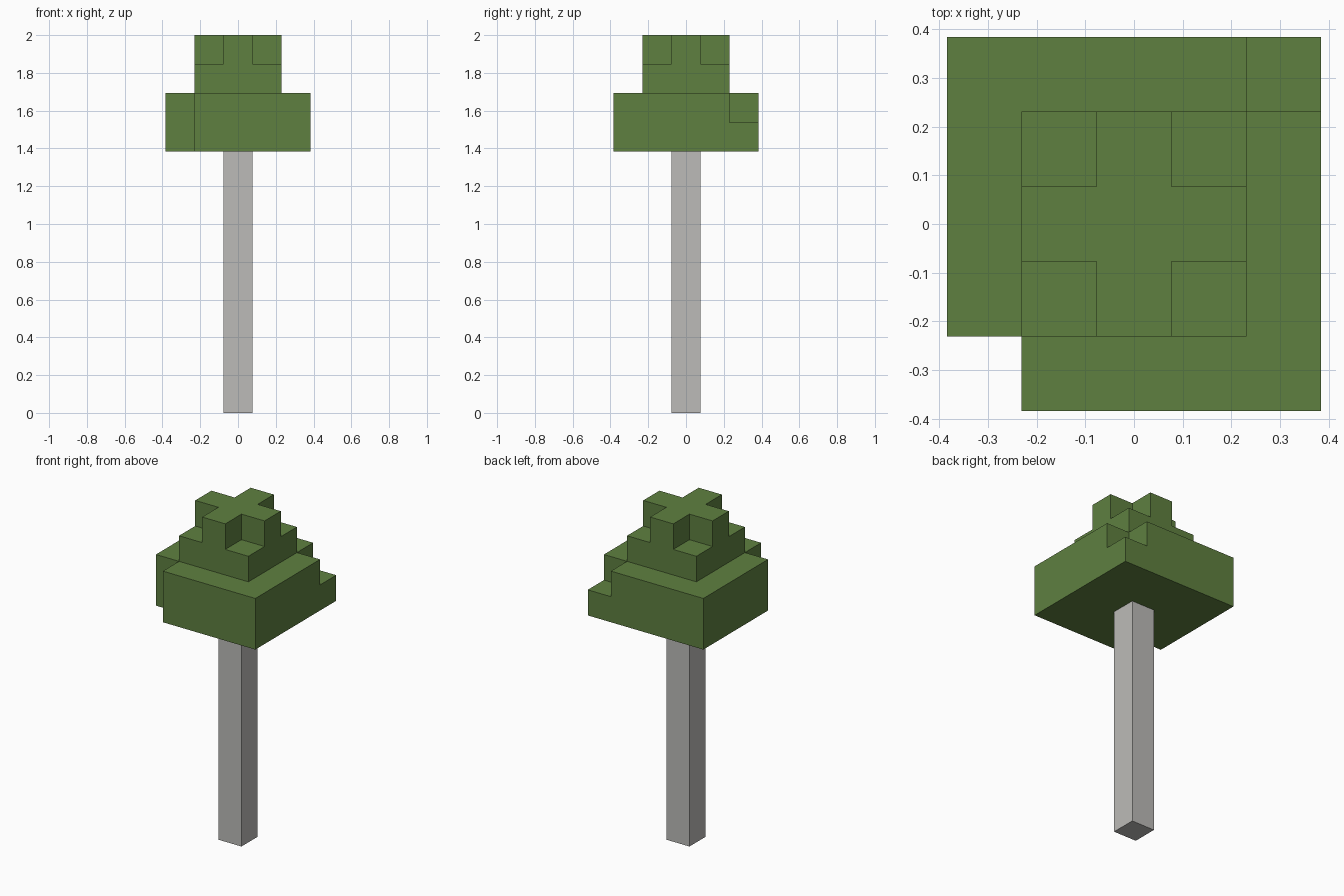
import bpy
import bmesh
from mathutils import Vector

cube = bpy.data.objects.get("Cube")
if cube:
    bpy.data.objects.remove(cube)

UNIT = 2 / 13          # edge length of one block
TRUNK_BLOCKS = 9       # trunk height in blocks


def make_material(name, color):
    mat = bpy.data.materials.new(name)
    mat.use_nodes = True
    mat.diffuse_color = color
    mat.node_tree.nodes["Principled BSDF"].inputs["Base Color"].default_value = color
    return mat


def block_object(name, cells, mat):
    """Join unit blocks into one closed shell with merged flat faces."""
    bm = bmesh.new()
    for cell in cells:
        for axis in range(3):
            for sign in (-1, 1):
                normal = Vector((0, 0, 0))
                normal[axis] = sign
                if tuple(int(a + b) for a, b in zip(cell, normal)) in cells:
                    continue
                u, v = Vector((0, 0, 0)), Vector((0, 0, 0))
                u[(axis + 1) % 3] = 0.5
                v[(axis + 2) % 3] = 0.5 * sign
                mid = Vector(cell) + Vector((0, 0, 0.5)) + normal / 2
                corners = (mid - u - v, mid + u - v, mid + u + v, mid - u + v)
                bm.faces.new([bm.verts.new(c * UNIT) for c in corners])
    bmesh.ops.remove_doubles(bm, verts=bm.verts, dist=UNIT / 100)
    bmesh.ops.dissolve_limit(bm, angle_limit=0.01, verts=bm.verts, edges=bm.edges)
    mesh = bpy.data.meshes.new(name)
    bm.to_mesh(mesh)
    bm.free()
    mesh.materials.append(mat)
    obj = bpy.data.objects.new(name, mesh)
    bpy.context.collection.objects.link(obj)
    return obj


def square(radius, level):
    span = range(-radius, radius + 1)
    return {(x, y, level) for x in span for y in span}


leaf_green = make_material("leaf_green", (0.114, 0.216, 0.051, 1))
bark_grey = make_material("bark_grey", (0.503, 0.497, 0.479, 1))

# Trunk: a single column of blocks
block_object("trunk", {(0, 0, z) for z in range(TRUNK_BLOCKS)}, bark_grey)

# Canopy: two wide layers with missing corners, a narrow layer, a cross on top
low, high, narrow, top = range(TRUNK_BLOCKS, TRUNK_BLOCKS + 4)
canopy = square(2, low) | square(2, high) | square(1, narrow)
canopy -= {(-2, -2, low), (-2, -2, high), (2, 2, high)}
canopy |= {c for c in square(1, top) if c[0] * c[1] == 0}
block_object("canopy", canopy, leaf_green)
